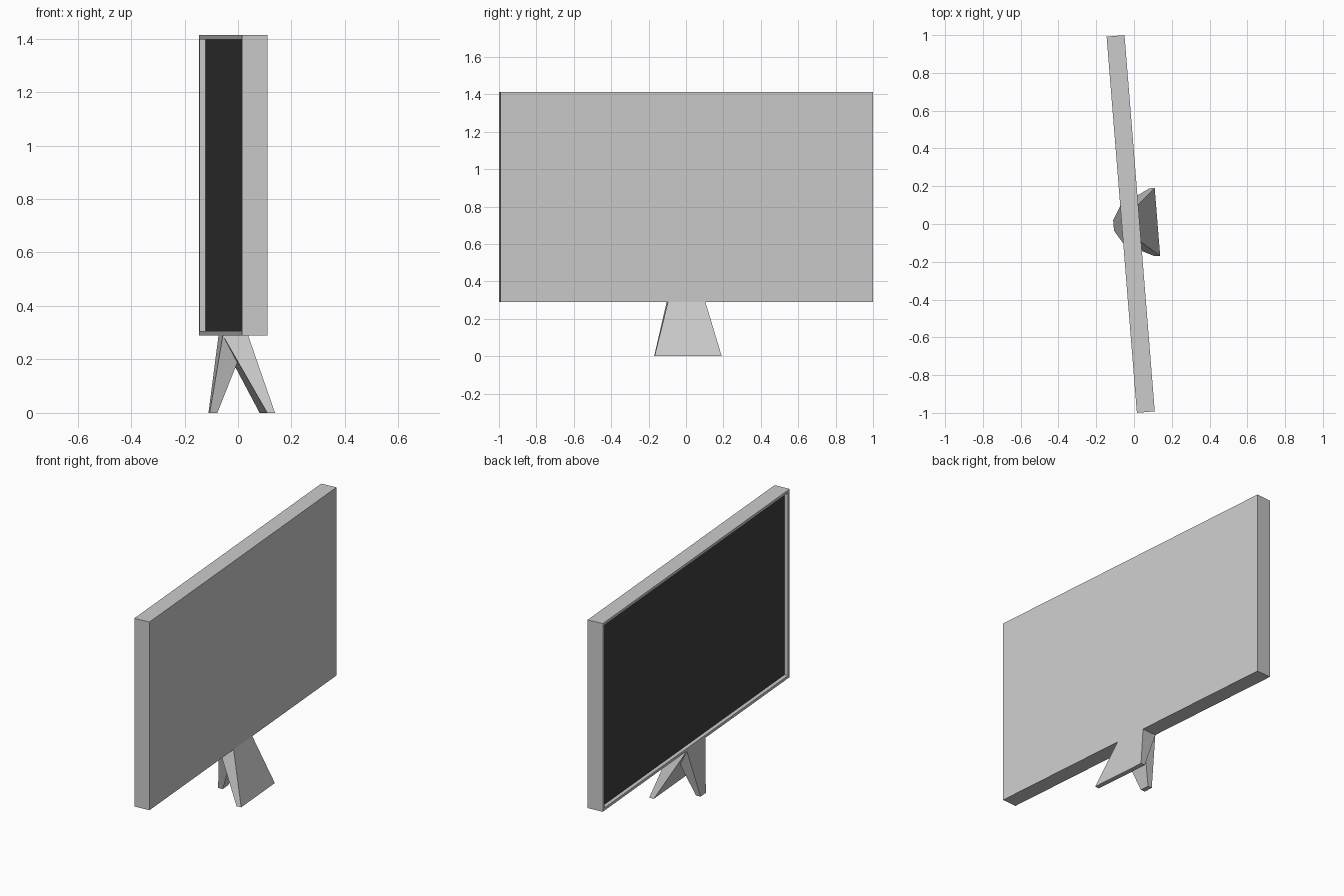
import bpy
import bmesh
from math import radians
from mathutils import Matrix

cube = bpy.data.objects.get("Cube")
if cube:
    bpy.data.objects.remove(cube, do_unlink=True)


def make_material(name, value):
    mat = bpy.data.materials.new(name)
    mat.use_nodes = True
    colour = (value, value, value, 1.0)
    mat.diffuse_color = colour
    mat.node_tree.nodes["Principled BSDF"].inputs["Base Color"].default_value = colour
    return mat


GREY = make_material("light grey", 0.6)
DARK = make_material("screen black", 0.05)

# The whole model is turned slightly about the vertical axis
PLACE = Matrix.Translation((-0.0175, 0, 0)) @ Matrix.Rotation(radians(4.6), 4, "Z")
DEPTH, WIDTH = 0.095, 1.998
BASE, TOP = 0.29, 1.413
HALF = DEPTH / 2


def block(bm, low, high):
    """Box whose ends are rectangles (x_min, x_max, half_width, z)."""
    rings = []
    for x0, x1, w, z in (low, high):
        rings.append([bm.verts.new((x, y, z))
                      for x, y in ((x0, -w), (x1, -w), (x1, w), (x0, w))])
    a, b = rings
    bm.faces.new(a[::-1])
    bm.faces.new(b)
    for i in range(4):
        j = (i + 1) % 4
        bm.faces.new((a[i], a[j], b[j], b[i]))
    bm.normal_update()


def finish(name, bm, *materials):
    mesh = bpy.data.meshes.new(name)
    bm.to_mesh(mesh)
    bm.free()
    for mat in materials:
        mesh.materials.append(mat)
    obj = bpy.data.objects.new(name, mesh)
    obj.matrix_world = PLACE
    bpy.context.collection.objects.link(obj)


# Monitor housing with a recessed screen
bm = bmesh.new()
block(bm, (-HALF, HALF, WIDTH / 2, BASE), (-HALF, HALF, WIDTH / 2, TOP))
screen = min(bm.faces, key=lambda f: f.calc_center_median().x)
bmesh.ops.inset_region(bm, faces=[screen], thickness=0.023)
pocket = bmesh.ops.extrude_face_region(bm, geom=[screen])["geom"]
bmesh.ops.delete(bm, geom=[f for f in [screen] if f.is_valid], context="FACES_ONLY")
floor = [f for f in pocket if isinstance(f, bmesh.types.BMFace)]
bmesh.ops.translate(bm, verts=list(floor[0].verts), vec=(0.022, 0, 0))
floor[0].material_index = 1
bmesh.ops.recalc_face_normals(bm, faces=bm.faces)
finish("monitor", bm, GREY, DARK)

# Two splayed legs: a wide one behind, a pointed one under the screen side
joint = (-HALF, HALF, 0.1, BASE)
for name, foot in (("back_leg", (0.113, 0.142, 0.18, 0)),
                   ("front_leg", (-0.091, -0.062, 0.028, 0))):
    bm = bmesh.new()
    block(bm, foot, joint)
    finish(name, bm, GREY)
